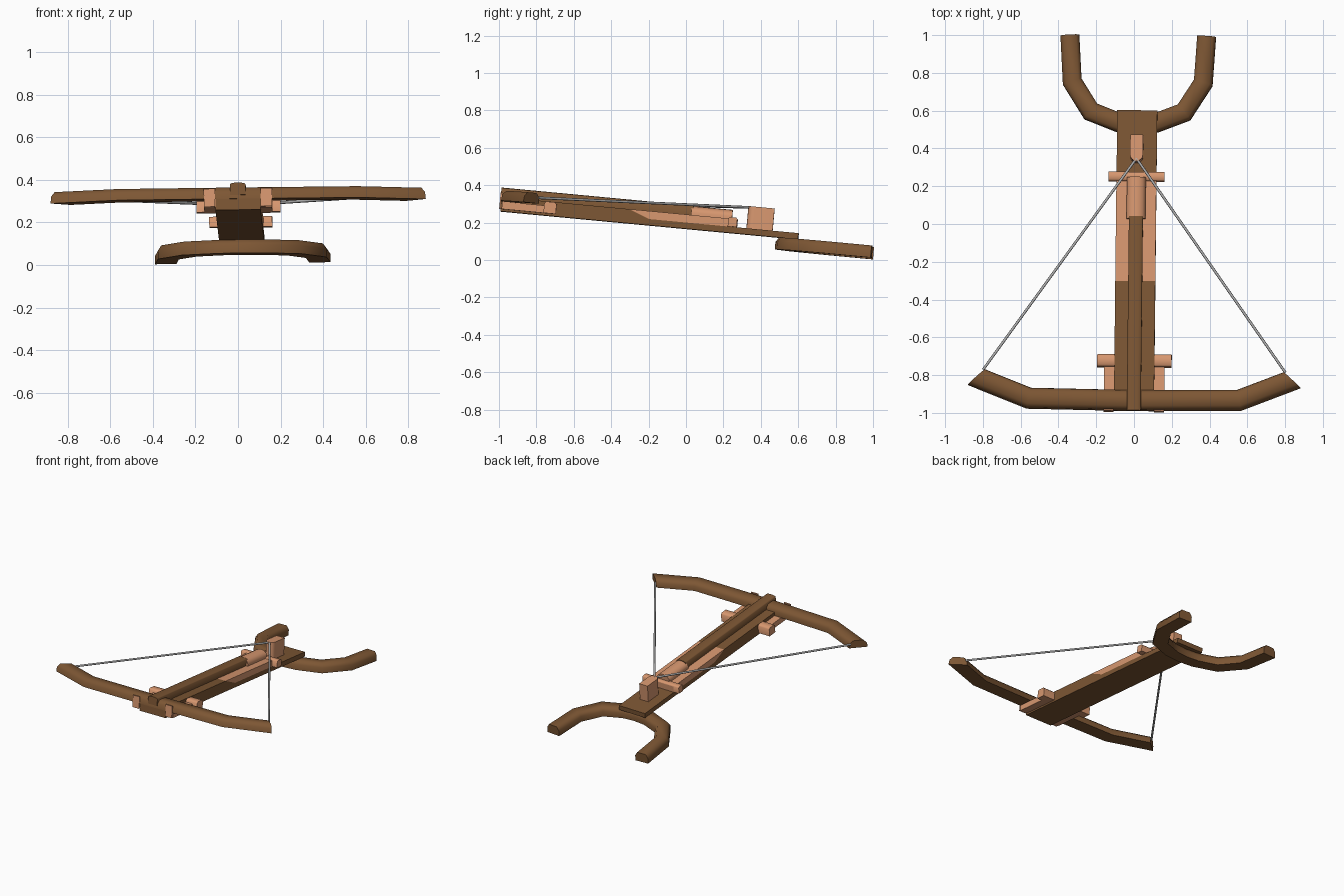
import bpy, bmesh, math
from mathutils import Vector, Matrix, Euler

if "Cube" in bpy.data.objects:
    bpy.data.objects.remove(bpy.data.objects["Cube"])

# whole weapon rests tilted: butt down, nose up, with a slight yaw and roll
POSE = Matrix.Translation((0.011, 0, 0.166)) @ Euler((-0.094, -0.012, -0.01)).to_matrix().to_4x4()


def material(name, rgb):
    m = bpy.data.materials.new(name)
    m.diffuse_color = (*rgb, 1)
    m.use_nodes = True
    m.node_tree.nodes["Principled BSDF"].inputs["Base Color"].default_value = m.diffuse_color
    return m


DARK = material("dark_wood", (0.205, 0.094, 0.034))
LIGHT = material("light_wood", (0.68, 0.31, 0.16))
CORD = material("grey_cord", (0.45, 0.45, 0.45))


def finish(name, bm, mat, smooth=False):
    bmesh.ops.recalc_face_normals(bm, faces=bm.faces)
    me = bpy.data.meshes.new(name)
    bm.to_mesh(me)
    bm.free()
    me.transform(POSE)
    me.materials.append(mat)
    ob = bpy.data.objects.new(name, me)
    bpy.context.collection.objects.link(ob)
    if smooth:
        bpy.context.view_layer.objects.active = ob
        ob.select_set(True)
        bpy.ops.object.shade_smooth_by_angle(angle=math.radians(62))
        ob.select_set(False)
    return ob


def loft(name, rings, mat, smooth=False):
    """Skin a list of equal-length closed rings and cap both ends."""
    bm = bmesh.new()
    vs = [[bm.verts.new(p) for p in r] for r in rings]
    n = len(vs[0])
    for a, b in zip(vs, vs[1:]):
        for i in range(n):
            j = (i + 1) % n
            bm.faces.new((a[i], a[j], b[j], b[i]))
    bm.faces.new(vs[0])
    bm.faces.new(vs[-1])
    return finish(name, bm, mat, smooth)


def side_profile(name, yz, half, mat, smooth=False):
    return loft(name, [[(x, y, z) for y, z in yz] for x in (-half, half)], mat, smooth)


def long_section(name, xz, y0, y1, mat, smooth=False):
    return loft(name, [[(x, y, z) for x, z in xz] for y in (y0, y1)], mat, smooth)


def box(name, x0, x1, y0, y1, z0, z1, mat):
    return long_section(name, [(x0, z0), (x1, z0), (x1, z1), (x0, z1)], y0, y1, mat)


def arched(half, z0, shoulder, z1, n=6):
    """Section with straight sides and a domed top."""
    arc = [(half * math.cos(math.pi * i / n), shoulder + (z1 - shoulder) * math.sin(math.pi * i / n))
           for i in range(n + 1)]
    return [(-half, z0), (half, z0)] + arc


def sweep(name, half_path, section, mat, end_skew=0.0):
    """Mitred sweep of a section along a flat path mirrored in x; end_skew slants the end cuts."""
    pts = [Vector((-x, y)) for x, y in reversed(half_path) if x > 0] + [Vector(p) for p in half_path]
    last = len(pts) - 1
    rings = []
    for i, p in enumerate(pts):
        a = (p - pts[i - 1]).normalized() if i else None
        b = (pts[i + 1] - p).normalized() if i < last else None
        a, b = a or b, b or a
        t = (a + b).normalized()
        side = Vector((-t.y, t.x)) / t.dot(a)
        if i == 0:
            side += t * end_skew
        if i == last:
            side -= t * end_skew
        rings.append([(p.x + side.x * o, p.y + side.y * o, h) for o, h in section])
    return loft(name, rings, mat, True)


def rod(name, a, b, r, mat, n):
    a, b = Vector(a), Vector(b)
    bm = bmesh.new()
    m = Matrix.Translation((a + b) / 2) @ (b - a).to_track_quat('Z', 'Y').to_matrix().to_4x4()
    bmesh.ops.create_cone(bm, cap_ends=True, segments=n, radius1=r, radius2=r, depth=(b - a).length, matrix=m)
    return finish(name, bm, mat, True)


def domed_bar(name, y, half_y, z0, z1, half, mat):
    """Cross bar with a flat underside and softened top edges."""
    c = half_y * 0.3
    side_profile(name, [(y - half_y, z0), (y + half_y, z0), (y + half_y, z1 - c), (y + half_y - c, z1),
                        (y - half_y + c, z1), (y - half_y, z1 - c)], half, mat, True)


# stock with a thin tail, and the pale rail set into its step
side_profile("stock", [(-0.995, 0), (0.602, 0), (0.602, 0.033), (-0.2, 0.033), (-0.31, 0.076), (-0.995, 0.076)],
             0.106, DARK)
side_profile("ratchet_rail", [(-0.2, 0.033), (0.27, 0.033), (0.27, 0.076), (-0.31, 0.076)], 0.106, LIGHT)

# slider and its pale claw block
long_section("slider", arched(0.037, 0.07, 0.12, 0.128), -1.002, 0.03, DARK, True)
long_section("claw_block", arched(0.05, 0.07, 0.09, 0.125, 8), 0.02, 0.24, LIGHT, True)

# bow arms
sweep("bow", [(0, -0.944), (0.557, -0.937), (0.835, -0.828)],
      [(-0.056, 0.052), (-0.052, 0.085), (-0.032, 0.107), (0.032, 0.107), (0.052, 0.085), (0.056, 0.052)],
      DARK, -0.5 * -1)

# bow bracket, front straps and cross bars
box("bow_bracket", -0.16, 0.16, -0.99, -0.72, 0.012, 0.052, LIGHT)
for s in (-1, 1):
    box("bow_strap", min(s * 0.107, s * 0.16), max(s * 0.107, s * 0.16), -1.003, -0.995, 0.015, 0.1, LIGHT)
domed_bar("front_cross_bar", -0.732, 0.033, 0.012, 0.074, 0.197, LIGHT)
domed_bar("rear_cross_bar", 0.246, 0.024, 0.034, 0.084, 0.148, LIGHT)

# trigger post, rounded at the front
post = [(0.034 * math.cos(math.pi * i / 8), 0.355 - 0.034 * math.sin(math.pi * i / 8)) for i in range(9)]
post += [(-0.034, 0.462), (0.034, 0.462)]
loft("trigger_post", [[(x, y, z) for x, y in post] for z in (0.03, 0.153)], LIGHT, True)

# belly crescent
sweep("belly_rest", [(0, 0.533), (0.1, 0.543), (0.247, 0.6), (0.347, 0.758), (0.362, 1.004)],
      [(-0.05, -0.064), (-0.05, -0.025), (-0.033, 0.001), (0.033, 0.001), (0.05, -0.025), (0.05, -0.064)], DARK)

# drawn string
for s in (-1, 1):
    rod("bow_string", (s * 0.8, -0.79, 0.083), (0, 0.335, 0.147), 0.007, CORD, 8)
